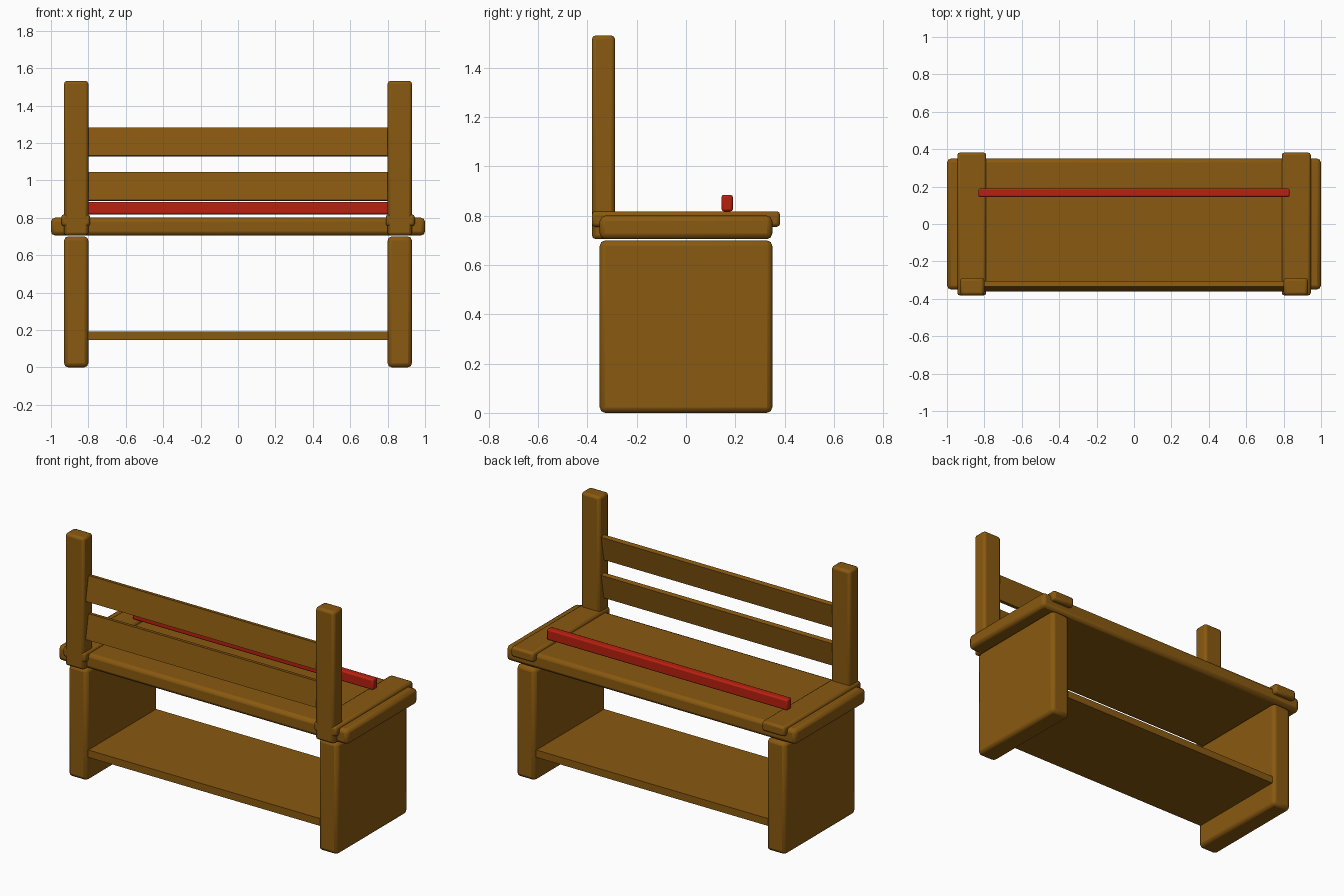
import bpy, math

if "Cube" in bpy.data.objects:
    bpy.data.objects.remove(bpy.data.objects["Cube"])


def material(name, rgb):
    m = bpy.data.materials.new(name)
    m.diffuse_color = (*rgb, 1)
    m.use_nodes = True
    m.node_tree.nodes["Principled BSDF"].inputs["Base Color"].default_value = m.diffuse_color
    return m


wood = material("brown wood", (0.25, 0.10, 0.005))
red = material("red paint", (0.48, 0.015, 0.005))


def box(name, x, y, z, mat=wood, bevel=0.0, tilt=0.0, segments=2):
    """Box from (min, max) ranges, with optional rounded edges and tilt about x."""
    bpy.ops.mesh.primitive_cube_add(size=1, location=[sum(r) / 2 for r in (x, y, z)])
    ob = bpy.context.object
    ob.name = name
    ob.scale = [r[1] - r[0] for r in (x, y, z)]
    bpy.ops.object.transform_apply(location=False, rotation=False, scale=True)
    ob.rotation_euler.x = tilt
    ob.data.materials.append(mat)
    if bevel:
        mod = ob.modifiers.new("rounded edges", "BEVEL")
        mod.width = bevel
        mod.segments = segments
        bpy.ops.object.shade_smooth_by_angle(angle=math.radians(50))
    return ob


# seat board and lower shelf
box("seat", (-1, 1), (-0.35, 0.35), (0.705, 0.80), bevel=0.022)
box("shelf", (-0.82, 0.82), (-0.335, 0.335), (0.147, 0.193))

# mirrored side parts
for side, s in (("left", -1), ("right", 1)):
    def span(a, b):
        return tuple(sorted((s * a, s * b)))
    box(side + "_leg_panel", span(0.80, 0.93), (-0.35, 0.35), (0, 0.70), bevel=0.022)
    box(side + "_cross_rail", span(0.79, 0.945), (-0.382, 0.382), (0.755, 0.818), bevel=0.014)
    box(side + "_back_post", span(0.80, 0.93), (-0.382, -0.288), (0.705, 1.532), bevel=0.016)

# back slats, leaning slightly
for name, z in (("lower_slat", 0.967), ("upper_slat", 1.205)):
    box(name, (-0.82, 0.82), (-0.348, -0.318), (z - 0.077, z + 0.077), tilt=-math.radians(10))

# red bar resting on the cross rails
box("red_bar", (-0.832, 0.832), (0.144, 0.19), (0.818, 0.885), red, bevel=0.009)
